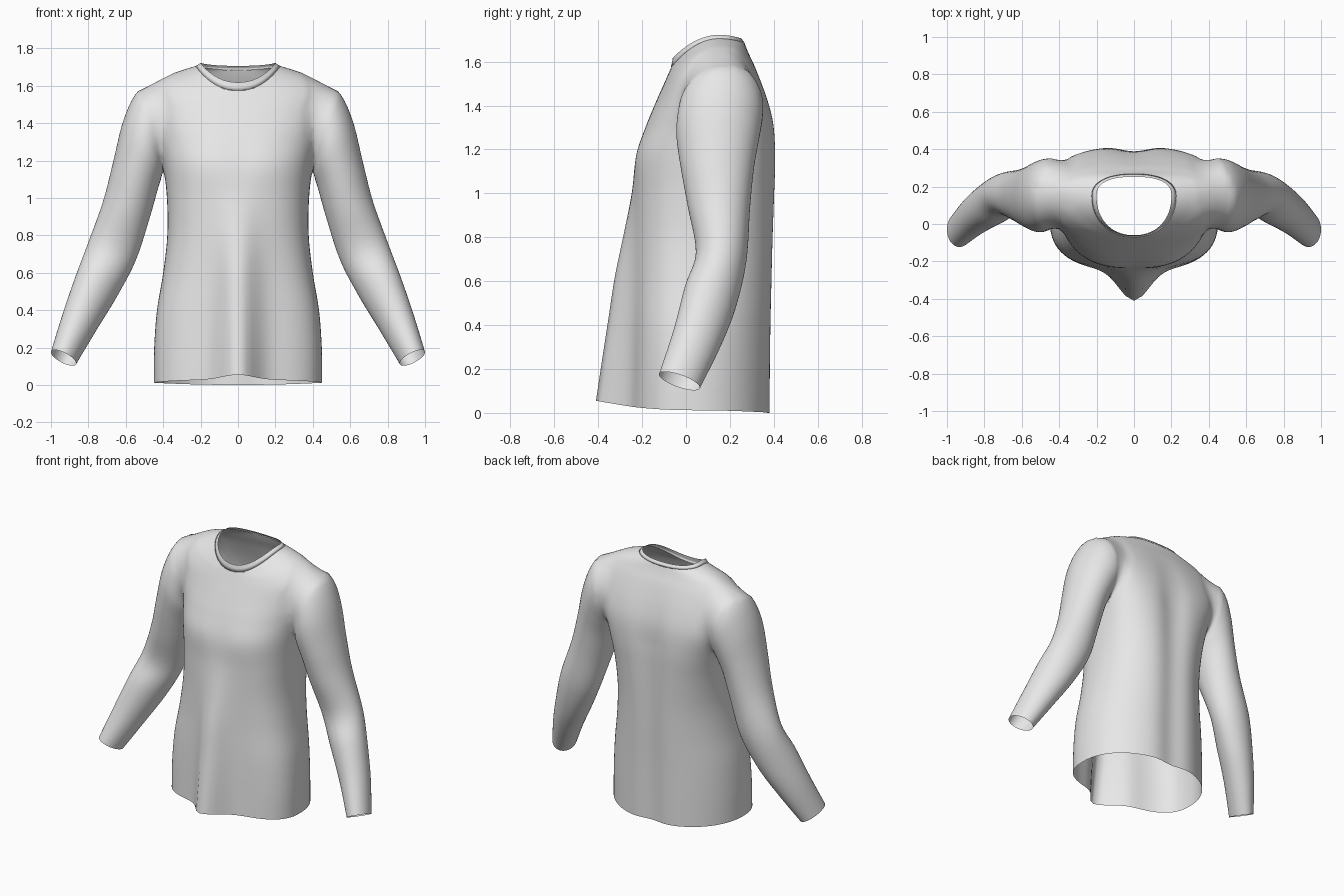
import bpy, bmesh, math
from mathutils import Vector

if "Cube" in bpy.data.objects:
    bpy.data.objects.remove(bpy.data.objects["Cube"])

fabric = bpy.data.materials.new("light grey fabric")
fabric.diffuse_color = (0.8, 0.8, 0.8, 1)
fabric.use_nodes = True
fabric.node_tree.nodes["Principled BSDF"].inputs["Base Color"].default_value = fabric.diffuse_color


def refine(rows, k):
    """Catmull-Rom interpolation between rows of numbers."""
    out = []
    for i in range(len(rows) - 1):
        p0, p1 = rows[max(i - 1, 0)], rows[i]
        p2, p3 = rows[i + 1], rows[min(i + 2, len(rows) - 1)]
        for j in range(k):
            t = j / k
            out.append([0.5 * (2 * b + (c - a) * t + (2 * a - 5 * b + 4 * c - d) * t * t
                               + (3 * b - a - 3 * c + d) * t ** 3)
                        for a, b, c, d in zip(p0, p1, p2, p3)])
    return out + [list(rows[-1])]


def power(v, e):
    return math.copysign(abs(v) ** e, v)


def body_ring(row, n=128, grow=0.0):
    """Squarish oval with a front fold and a shallow groove down the back."""
    zf, zs, zb, hw, yf, yc, yb, fold, ef, eb = row
    ring = []
    for i in range(n):
        a = 2 * math.pi * i / n
        front = math.sin(a) < 0
        e = ef if front else eb
        c, s = power(math.cos(a), e), power(math.sin(a), e)
        x = (hw + grow) * c
        if front:
            ridge = fold * math.exp(-(x / 0.11) ** 2) * s * s
            y = yc + (yc - yf + grow) * s - ridge
            z = zs + (zf - zs) * s * s + 0.17 * ridge
        else:
            fade = min(1, max(0, (1.6 - zb) / 0.4))
            y = yc + (yb - yc + grow) * s - 0.028 * fade * math.exp(-(x / 0.1) ** 2) * s * s
            z = zs + (zb - zs) * s * s
        ring.append(Vector((x, y, z)))
    return ring


def sleeve_ring(row, side, n=56):
    """Oval spanned by an outer and an inner point, with depth along y."""
    ox, oz, ix, iz, yc, hd, tilt = row
    mid = Vector(((ox + ix) / 2, yc, (oz + iz) / 2))
    u = Vector(((ox - ix) / 2, 0, (oz - iz) / 2))
    v = Vector((0, hd, -tilt))
    ring = []
    for i in range(n):
        a = 2 * math.pi * i / n
        p = mid + u * math.cos(a) + v * math.sin(a)
        ring.append(Vector((p.x * side, p.y, p.z)))
    return ring


def loft(bm, rings, capped=True):
    """Skin the rings; caps are fans whose centres are returned."""
    loops = [[bm.verts.new(p) for p in r] for r in rings]
    n = len(loops[0])
    for a, b in zip(loops, loops[1:]):
        for i in range(n):
            bm.faces.new((a[i], a[(i + 1) % n], b[(i + 1) % n], b[i]))
    centres = []
    if capped:
        for loop in (loops[0], loops[-1]):
            mid = sum((v.co for v in loop), Vector()) / n
            hub = bm.verts.new(mid)
            centres.append(mid.copy())
            for i in range(n):
                bm.faces.new((loop[i], loop[(i + 1) % n], hub))
    bmesh.ops.recalc_face_normals(bm, faces=bm.faces[:])
    return centres


def make(name, bm):
    me = bpy.data.meshes.new(name)
    bm.to_mesh(me)
    bm.free()
    me.materials.append(fabric)
    me.shade_smooth()
    ob = bpy.data.objects.new(name, me)
    bpy.context.collection.objects.link(ob)
    return ob


# Torso: z front, side, back, half width, y front, widest, back, fold,
# squareness of the front and the back
torso_rows = [
    (0.028, 0.012, 0.0, 0.45, -0.25, 0.03, 0.398, 0.16, 0.76, 0.97),
    (0.20, 0.20, 0.20, 0.448, -0.245, 0.03, 0.40, 0.14, 0.76, 0.97),
    (0.40, 0.40, 0.40, 0.433, -0.24, 0.04, 0.403, 0.115, 0.76, 0.97),
    (0.60, 0.60, 0.60, 0.40, -0.235, 0.06, 0.408, 0.09, 0.77, 0.95),
    (0.80, 0.80, 0.80, 0.378, -0.235, 0.08, 0.412, 0.05, 0.78, 0.90),
    (1.00, 1.00, 1.00, 0.38, -0.235, 0.10, 0.415, 0.012, 0.78, 0.80),
    (1.17, 1.17, 1.17, 0.40, -0.235, 0.13, 0.415, -0.008, 0.80, 0.70),
    (1.30, 1.31, 1.32, 0.435, -0.19, 0.17, 0.402, -0.005, 0.82, 0.66),
    (1.41, 1.44, 1.44, 0.47, -0.14, 0.18, 0.37, 0.0, 0.84, 0.72),
    (1.50, 1.565, 1.555, 0.475, -0.10, 0.17, 0.325, 0.0, 0.88, 0.82),
    (1.55, 1.64, 1.632, 0.405, -0.078, 0.16, 0.288, 0.0, 0.92, 0.86),
    (1.566, 1.682, 1.67, 0.30, -0.071, 0.155, 0.272, 0.0, 0.92, 0.86),
    (1.574, 1.705, 1.685, 0.225, -0.068, 0.15, 0.267, 0.0, 0.92, 0.86),
]
bm = bmesh.new()
caps = loft(bm, [body_ring(r) for r in refine(torso_rows, 5)])
shirt = make("shirt_body", bm)

# Sleeves: outer x, z, inner x, z, y centre, half depth, cuff tilt
sleeve_rows = [
    (0.28, 1.58, 0.26, 1.28, 0.16, 0.11, 0),
    (0.42, 1.625, 0.36, 1.20, 0.165, 0.18, 0),
    (0.535, 1.57, 0.39, 1.165, 0.158, 0.192, 0),
    (0.612, 1.417, 0.40, 1.13, 0.146, 0.19, 0),
    (0.668, 1.19, 0.425, 1.06, 0.143, 0.168, 0),
    (0.722, 0.98, 0.47, 0.90, 0.15, 0.142, 0),
    (0.805, 0.75, 0.545, 0.67, 0.16, 0.115, 0.02),
    (0.875, 0.56, 0.64, 0.49, 0.11, 0.115, 0.05),
    (0.94, 0.37, 0.755, 0.30, 0.048, 0.105, 0.04),
    (1.0, 0.175, 0.865, 0.115, -0.03, 0.093, 0.03),
]
bm = bmesh.new()
for side in (1, -1):
    caps += loft(bm, [sleeve_ring(r, side) for r in refine(sleeve_rows, 5)])
sleeves = make("sleeves", bm)

# Join sleeves to the torso as one skin
mod = shirt.modifiers.new("join", 'BOOLEAN')
mod.operation = 'UNION'
mod.solver = 'EXACT'
mod.object = sleeves
bpy.context.view_layer.objects.active = shirt
bpy.ops.object.modifier_apply(modifier=mod.name)
bpy.data.objects.remove(sleeves)

# Open the hem, neck and cuffs, then soften the inward armhole creases
bm = bmesh.new()
bm.from_mesh(shirt.data)
hubs = [v for v in bm.verts if any((v.co - c).length < 1e-3 for c in caps)]
bmesh.ops.delete(bm, geom=hubs, context='VERTS')
bmesh.ops.remove_doubles(bm, verts=bm.verts[:], dist=0.004)
soft = {v for e in bm.edges if len(e.link_faces) == 2 and e.calc_face_angle_signed(0) < -0.15
        for v in e.verts if abs(v.co.x) > 0.3 and v.co.z > 0.95}
for _ in range(4):
    soft |= {e.other_vert(v) for v in soft for e in v.link_edges}
for _ in range(20):
    bmesh.ops.smooth_vert(bm, verts=list(soft), factor=0.5,
                          use_axis_x=True, use_axis_y=True, use_axis_z=True)
bmesh.ops.recalc_face_normals(bm, faces=bm.faces[:])
bm.to_mesh(shirt.data)
bm.free()
shirt.data.shade_smooth()

# Collar band, standing slightly proud of the body
base = torso_rows[-1]
rim = (1.618, 1.722, 1.706, 0.20, -0.06, 0.15, 0.252, 0.0, 0.92, 0.80)
bm = bmesh.new()
loft(bm, [body_ring(base), body_ring(base, grow=0.001),
          body_ring([(a + b) / 2 for a, b in zip(base, rim)]),
          body_ring(rim)], capped=False)
make("collar", bm)
